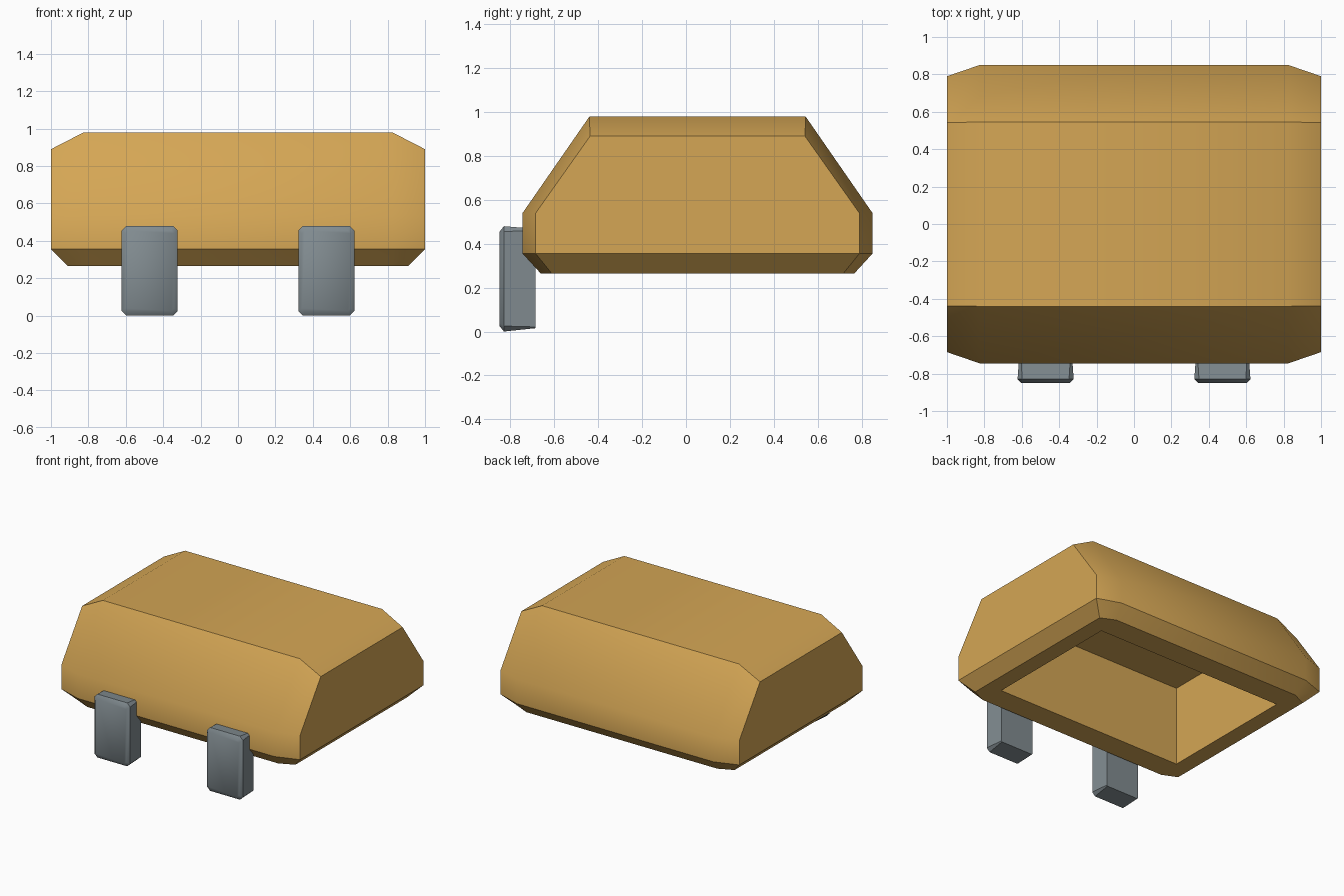
import bpy, bmesh, math

if "Cube" in bpy.data.objects:
    bpy.data.objects.remove(bpy.data.objects["Cube"])

YC = 0.0525  # body centre line in y


def material(name, rgb):
    m = bpy.data.materials.new(name)
    m.diffuse_color = (*rgb, 1)
    m.use_nodes = True
    m.node_tree.nodes["Principled BSDF"].inputs["Base Color"].default_value = m.diffuse_color
    return m


gold = material("golden tan", (0.66, 0.38, 0.09))
grey = material("slate grey", (0.22, 0.26, 0.28))


def finish(bm, name, mat, angle):
    bmesh.ops.recalc_face_normals(bm, faces=bm.faces)
    me = bpy.data.meshes.new(name)
    bm.to_mesh(me)
    bm.free()
    ob = bpy.data.objects.new(name, me)
    bpy.context.collection.objects.link(ob)
    me.materials.append(mat)
    bpy.ops.object.select_all(action='DESELECT')
    ob.select_set(True)
    bpy.context.view_layer.objects.active = ob
    bpy.ops.object.shade_smooth_by_angle(angle=math.radians(angle))
    return ob


# Body: eight-point sections across x, half widths measured from YC
def section(bm, side, end):
    x, xb = (1.0, 0.91) if end else (0.825, 0.80)
    w, wt, wb = (0.7375, 0.49, 0.665) if end else (0.7975, 0.4925, 0.715)
    top = 0.89 if end else 0.98
    half = [(xb, wb, 0.265), (x, w, 0.355), (x, w, 0.54), (x, wt, top)]
    pts = [(a, YC - b, z) for a, b, z in half]
    pts += [(a, YC + b, z) for a, b, z in reversed(half)]
    return [bm.verts.new((side * a, y, z)) for a, y, z in pts]


bm = bmesh.new()
rings = [section(bm, -1, True), section(bm, -1, False),
         section(bm, 1, False), section(bm, 1, True)]
for r, s in zip(rings, rings[1:]):
    for i in range(7):                      # the underside stays open
        bm.faces.new((r[i], r[i + 1], s[i + 1], s[i]))
for r in (rings[0], rings[3]):              # end walls and their undercut
    bm.faces.new(r[1:7])
    bm.faces.new((r[0], r[1], r[6], r[7]))

# Underside rim and the rectangular hollow
HX, HY, ZC = 0.785, 0.535, 0.865
corners = [(-HX, YC - HY), (HX, YC - HY), (HX, YC + HY), (-HX, YC + HY)]
low = [bm.verts.new((x, y, 0.265)) for x, y in corners]
high = [bm.verts.new((x, y, ZC)) for x, y in corners]
a, b, c, d = rings
ends = [(a[0], b[0]), (c[0], d[0]), (d[7], c[7]), (b[7], a[7])]
for i in range(4):
    j = (i + 1) % 4
    bm.faces.new((*ends[i], low[i]))
    bm.faces.new((ends[i][1], ends[j][0], low[j], low[i]))
    bm.faces.new((low[i], low[j], high[j], high[i]))
bm.faces.new(high)
finish(bm, "body", gold, 40)


# Legs: blocks with clipped corners and a bevelled front
def leg_ring(bm, cx, y, hw, z0, z1, c):
    pts = [(-hw + c, z0), (hw - c, z0), (hw, z0 + c), (hw, z1 - c),
           (hw - c, z1), (-hw + c, z1), (-hw, z1 - c), (-hw, z0 + c)]
    return [bm.verts.new((cx + x, y, z)) for x, z in pts]


for side, name in ((-1, "left_leg"), (1, "right_leg")):
    bm = bmesh.new()
    cx = side * 0.4725
    rs = [leg_ring(bm, cx, -0.85, 0.13, 0.025, 0.455, 0.015),
          leg_ring(bm, cx, -0.83, 0.15, 0.0, 0.48, 0.025),
          leg_ring(bm, cx, -0.687, 0.14, 0.015, 0.468, 0.006)]
    for r, s in zip(rs, rs[1:]):
        for i in range(8):
            j = (i + 1) % 8
            bm.faces.new((r[i], r[j], s[j], s[i]))
    bm.faces.new(rs[0])
    bm.faces.new(rs[-1])
    finish(bm, name, grey, 40)
